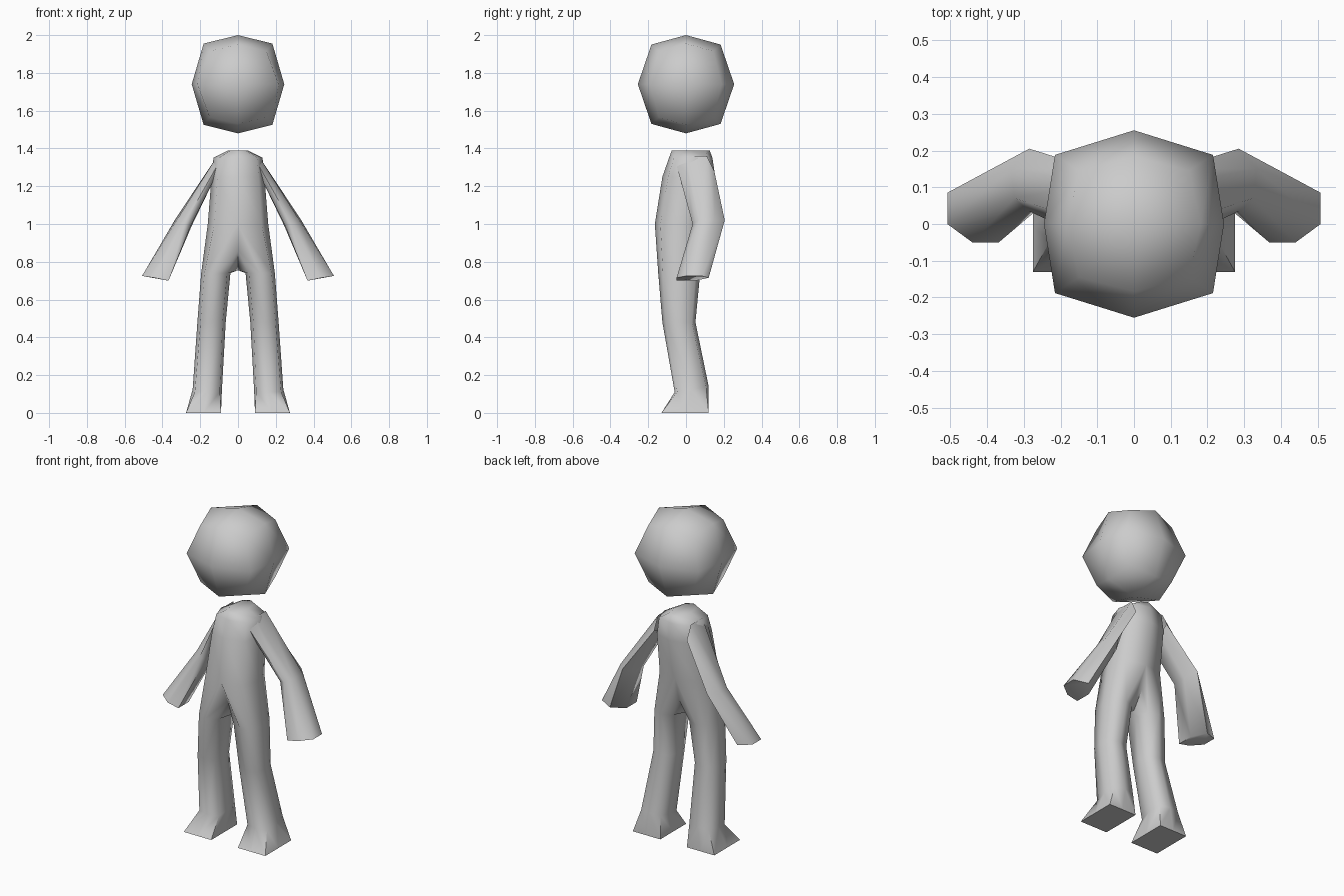
import bpy, bmesh, math

if "Cube" in bpy.data.objects:
    bpy.data.objects.remove(bpy.data.objects["Cube"])


def ring(x0, x1, y0, y1, z, k=0.78, tilt=0.0):
    """Eight-sided section; k = 1 makes it square, tilt raises the back."""
    pts = [(1, 0), (k, k), (0, 1), (-k, k), (-1, 0), (-k, -k), (0, -1), (k, -k)]
    return [((x0 + x1) / 2 + u * (x1 - x0) / 2,
             (y0 + y1) / 2 + v * (y1 - y0) / 2, z + v * tilt) for u, v in pts]


def loft(bm, rings, side=1, cap_start=False, cap_end=False):
    rows = [[bm.verts.new((side * x, y, z)) for x, y, z in r] for r in rings]
    n = len(rows[0])
    for a, b in zip(rows, rows[1:]):
        for i in range(n):
            j = (i + 1) % n
            bm.faces.new((a[i], a[j], b[j], b[i]))
    if cap_start:
        bm.faces.new(rows[0])
    if cap_end:
        bm.faces.new(rows[-1])


def finish(name, bm, angle):
    bmesh.ops.remove_doubles(bm, verts=bm.verts[:], dist=0.0005)
    bmesh.ops.recalc_face_normals(bm, faces=bm.faces[:])
    mesh = bpy.data.meshes.new(name)
    bm.to_mesh(mesh)
    bm.free()
    ob = bpy.data.objects.new(name, mesh)
    bpy.context.collection.objects.link(ob)
    bpy.ops.object.select_all(action='DESELECT')
    ob.select_set(True)
    bpy.context.view_layer.objects.active = ob
    bpy.ops.object.shade_smooth_by_angle(angle=math.radians(angle))
    return ob


# Head: once-subdivided cube rounded into a blocky ball
bm = bmesh.new()
bmesh.ops.create_cube(bm, size=2)
bmesh.ops.subdivide_edges(bm, edges=bm.edges[:], cuts=1, use_grid_fill=True)
sizes = {(1, 0, 0): (.245, 0, 0), (0, 1, 0): (0, .255, 0), (0, 0, 1): (0, 0, .26),
         (1, 1, 0): (.215, .188, 0), (1, 0, 1): (.182, 0, .215),
         (0, 1, 1): (0, .183, .21), (1, 1, 1): (.15, .145, .175)}
for v in bm.verts:
    s = [round(c) for c in v.co]
    e = sizes[tuple(abs(c) for c in s)]
    v.co = (s[0] * e[0], s[1] * e[1], 1.74 + s[2] * e[2])
finish("head", bm, 70)

# Torso, ending at the hips
bm = bmesh.new()
hips = ring(-.16, .16, -.165, .105, 1.0)
loft(bm, [ring(-.05, .05, -.075, .125, 1.39),
          ring(-.13, .13, -.09, .14, 1.35),
          ring(-.14, .14, -.125, .155, 1.25),
          hips], cap_start=True)

# Legs: each starts from half of the hip ring plus the crotch line
half = [hips[0], hips[1], hips[2], (0, .07, .86), (0, 0, .755), (0, -.1, .86),
        hips[6], hips[7]]
leg = [half,
       ring(.04, .195, -.147, .075, .74),
       ring(.065, .215, -.125, .05, .48),
       ring(.085, .24, -.06, .12, .125, .85, .015),
       ring(.09, .275, -.13, .12, 0, 1.0)]
for side in (1, -1):
    loft(bm, leg, side, cap_end=True)
finish("body_and_legs", bm, 70)

# Arms: six-sided, bent at the elbow, ending in a blunt hand
arm = [
    [(.11, .11, 1.36), (.11, .0, 1.36), (.11, -.05, 1.31),
     (.11, -.03, 1.27), (.12, .08, 1.25), (.11, .15, 1.28)],
    [(.335, .15, 1.02), (.325, .07, 1.02), (.285, .035, 1.0),
     (.25, .05, .99), (.245, .14, .99), (.285, .205, 1.02)],
    [(.508, .085, .725), (.508, 0, .725), (.44, -.05, .715),
     (.368, -.05, .70), (.368, .05, .70), (.43, .12, .715)],
]
for side, name in ((1, "right_arm"), (-1, "left_arm")):
    bm = bmesh.new()
    loft(bm, arm, side, cap_end=True)
    finish(name, bm, 70)
